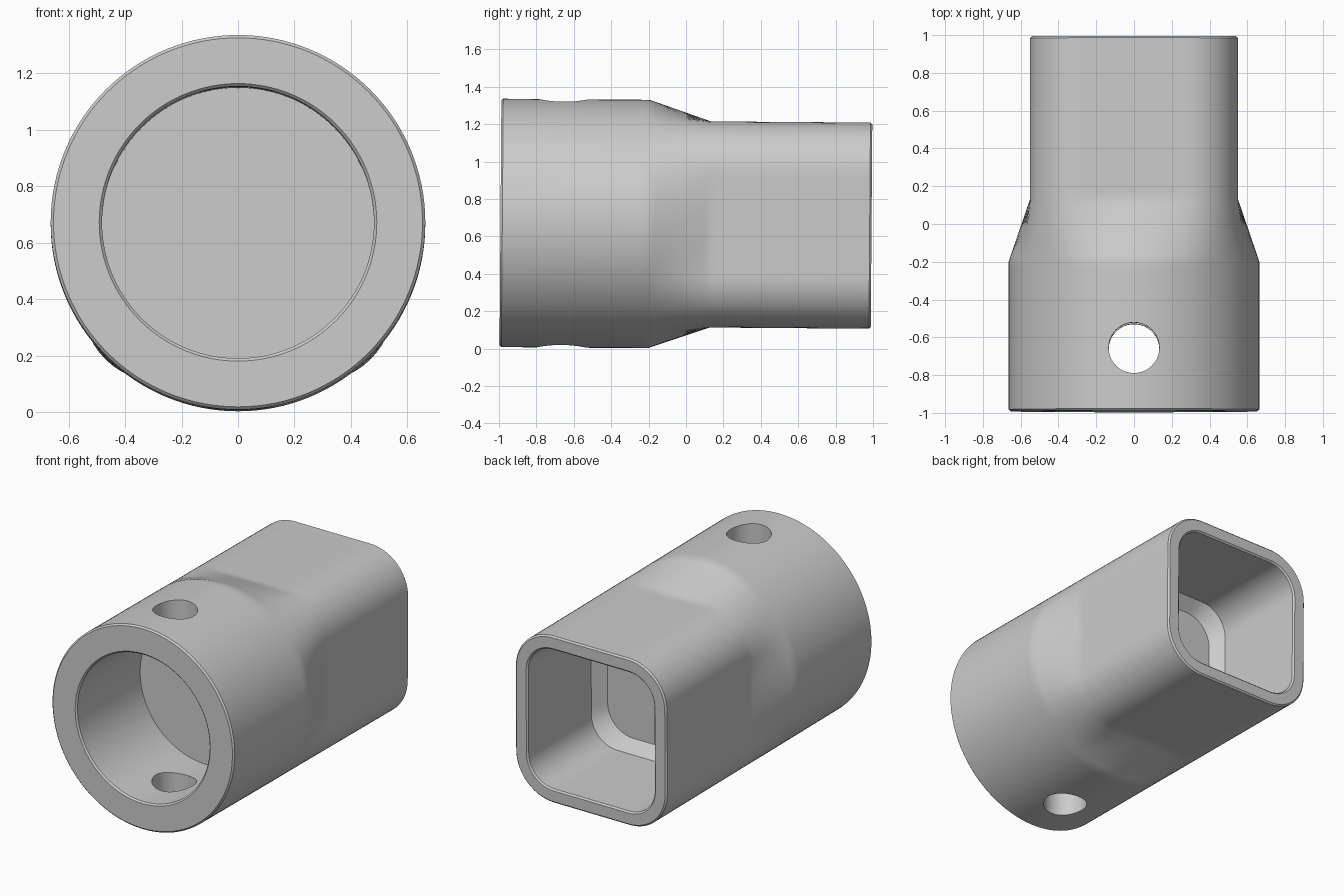
import bpy, bmesh, math
from mathutils import Matrix, Vector

cube = bpy.data.objects.get("Cube")
if cube:
    bpy.data.objects.remove(cube, do_unlink=True)

SIDES = 128
AXIS_Z = 0.665
TILT = Matrix.Translation((0, 0, AXIS_Z)) @ Matrix.Rotation(-0.0075, 4, 'X')

grey = bpy.data.materials.new("plain_grey")
grey.use_nodes = True
colour = (0.6, 0.6, 0.6, 1)
grey.diffuse_color = colour
grey.node_tree.nodes["Principled BSDF"].inputs["Base Color"].default_value = colour


def section(y, half, corner):
    """Rounded square around the y axis; corner == half gives a circle."""
    a = half - corner
    pts = []
    for i in range(SIDES):
        t = math.tau * i / SIDES
        c, s = math.cos(t), math.sin(t)
        u, v = abs(c), abs(s)
        rho = half / max(u, v)
        if rho * min(u, v) > a:
            k = a * (u + v)
            rho = k + math.sqrt(max(0, k * k - 2 * a * a + corner * corner))
        pts.append(Vector((rho * c, y, rho * s)))
    return pts


def blend(f):
    """Section of the transition from round body to square tube."""
    start, end = section(-0.2, 0.664, 0.664), section(0.13, 0.551, 0.275)
    return [p.lerp(q, f) for p, q in zip(start, end)]


# Closed wall: socket floor, round body, transition, square tube, tube floor
rings = [
    section(-0.33, 0.482, 0.482),
    section(-0.982, 0.482, 0.482),
    section(-0.992, 0.492, 0.492),
    section(-0.992, 0.654, 0.654),
    section(-0.982, 0.664, 0.664),
    section(-0.24, 0.664, 0.664),
    blend(0), blend(0.1), blend(0.5), blend(0.9), blend(1),
    section(0.17, 0.551, 0.275),
    section(0.982, 0.551, 0.275),
    section(0.992, 0.541, 0.265),
    section(0.992, 0.47, 0.195),
    section(0.982, 0.46, 0.185),
    section(0.33, 0.46, 0.185),
    section(0.26, 0.39, 0.185),
]
bm = bmesh.new()
loops = [[bm.verts.new(p) for p in ring] for ring in rings]
for lo, hi in zip(loops, loops[1:]):
    for i in range(SIDES):
        j = (i + 1) % SIDES
        bm.faces.new((lo[i], lo[j], hi[j], hi[i]))
bm.faces.new(loops[0])
bm.faces.new(loops[-1])
bmesh.ops.recalc_face_normals(bm, faces=bm.faces)
mesh = bpy.data.meshes.new("adapter_sleeve")
bm.to_mesh(mesh)
bm.free()
mesh.materials.append(grey)
sleeve = bpy.data.objects.new("adapter_sleeve", mesh)
bpy.context.collection.objects.link(sleeve)

# Pin hole straight through the round body
bpy.ops.mesh.primitive_cylinder_add(vertices=64, radius=0.134, depth=2, location=(0, -0.66, 0))
cutter = bpy.context.object
cutter.name = "pin_hole_cutter"
cutter.hide_render = True
cutter.data.materials.append(grey)
cut = sleeve.modifiers.new("pin_hole", 'BOOLEAN')
cut.operation = 'DIFFERENCE'
cut.solver = 'EXACT'
cut.object = cutter
bpy.context.view_layer.update()

bpy.ops.object.select_all(action='DESELECT')
sleeve.select_set(True)
bpy.context.view_layer.objects.active = sleeve
bpy.ops.object.modifier_apply(modifier=cut.name)
bpy.data.objects.remove(cutter, do_unlink=True)

# Stand the sleeve with its slight nose-up lean
sleeve.data.transform(TILT)
bpy.ops.object.shade_smooth_by_angle(angle=math.radians(30))
